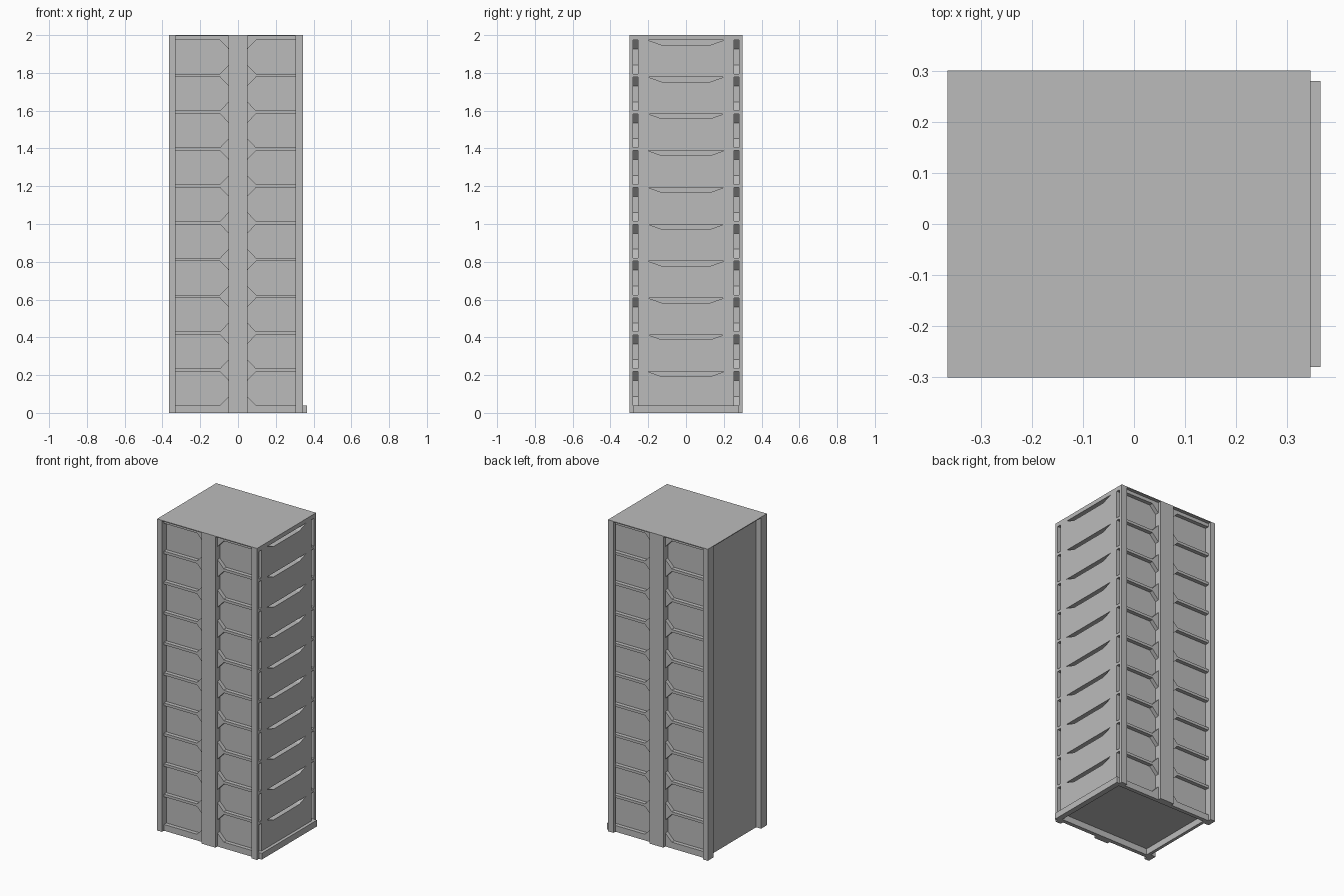
import bpy, bmesh
from mathutils import Vector

if "Cube" in bpy.data.objects:
    bpy.data.objects.remove(bpy.data.objects["Cube"], do_unlink=True)

grey = bpy.data.materials.new("concrete_grey")
grey.use_nodes = True
colour = (0.5, 0.5, 0.5, 1)
grey.diffuse_color = colour
grey.node_tree.nodes["Principled BSDF"].inputs["Base Color"].default_value = colour

FLOORS, PITCH, FIRST, WINDOW = 10, 0.195, 0.04, 0.178
LEFT, RIGHT, END = -0.33, 0.345, 0.365
WALL, BAND, FACE = 0.255, 0.28, 0.3
ROOF, TOP = 1.995, 2.0
CHAMFER = 0.047


def finish(name, bm):
    bmesh.ops.recalc_face_normals(bm, faces=bm.faces)
    mesh = bpy.data.meshes.new(name)
    bm.to_mesh(mesh)
    bm.free()
    mesh.materials.append(grey)
    ob = bpy.data.objects.new(name, mesh)
    bpy.context.collection.objects.link(ob)
    return ob


def extrude(bm, outline, offset):
    face = bm.faces.new([bm.verts.new(p) for p in outline])
    result = bmesh.ops.extrude_face_region(bm, geom=[face])
    verts = [v for v in result["geom"] if isinstance(v, bmesh.types.BMVert)]
    bmesh.ops.translate(bm, verts=verts, vec=Vector(offset))
    # keep the starting cap so that the prism is closed
    if not face.is_valid:
        bm.faces.new([v for v in bm.verts if v not in verts][-len(outline):])


def box(name, x0, x1, y0, y1, z0, z1):
    bm = bmesh.new()
    bmesh.ops.create_cube(bm, size=1)
    for v in bm.verts:
        v.co = (x1 if v.co.x > 0 else x0, y1 if v.co.y > 0 else y0, z1 if v.co.z > 0 else z0)
    return finish(name, bm)


floors = [(FIRST + i * PITCH, FIRST + i * PITCH + WINDOW) for i in range(FLOORS)]

# Main block with tapered slits cut into its right wall
core = box("core", LEFT, RIGHT, -WALL, WALL, FIRST, ROOF)
bm = bmesh.new()
for low, high in floors:
    sill = high - 0.025
    outline = [(-0.2, high), (0.2, high), (0.13, sill), (-0.13, sill)]
    extrude(bm, [(RIGHT - 0.04, y, z) for y, z in outline], (0.08, 0, 0))
cutter = finish("slit_cutter", bm)
cutter.hide_render = True
cut = core.modifiers.new("slits", "BOOLEAN")
cut.operation = "DIFFERENCE"
cut.solver = "EXACT"
cut.object = cutter
bpy.context.view_layer.objects.active = core
bpy.ops.object.modifier_apply(modifier=cut.name)
bpy.data.objects.remove(cutter, do_unlink=True)


# Comb-shaped floor bands with chamfers beside the central pier
def floor_bands(name, outer, side):
    s = 1 if outer > 0 else -1
    pier, slope = 0.05 * s, 0.095 * s
    outline = [(0, 0), (outer, 0)]
    for low, high in floors:
        outline += [(outer, low), (slope, low), (pier, low + CHAMFER),
                    (pier, high - CHAMFER), (slope, high), (outer, high)]
    outline += [(outer, ROOF), (0, ROOF)]
    bm = bmesh.new()
    extrude(bm, [(x, side * WALL, z) for x, z in outline], (0, side * (BAND - WALL), 0))
    finish(name, bm)


for label, side in (("front", -1), ("back", 1)):
    floor_bands(label + "_left_bands", RIGHT, side)
    floor_bands(label + "_right_bands", LEFT, side)
    # Upright piers
    y0, y1 = sorted((side * BAND, side * FACE))
    box(label + "_central_pier", -0.05, 0.05, y0, y1, 0, ROOF)
    box(label + "_thin_pier", 0.305, RIGHT, y0, y1, 0, ROOF)
    y0, y1 = sorted((side * 0.24, side * FACE))
    box(label + "_corner_column", -END, LEFT, y0, y1, 0, ROOF)

# Roof, base skirt and plinth
box("roof", -END, RIGHT, -FACE, FACE, ROOF, TOP)
box("base_skirt", LEFT, LEFT + 0.02, -WALL, WALL, 0, FIRST)
box("plinth_inner", RIGHT - 0.015, RIGHT, -WALL, WALL, 0, FIRST)
box("plinth", RIGHT, END, -BAND, BAND, 0, FIRST)
